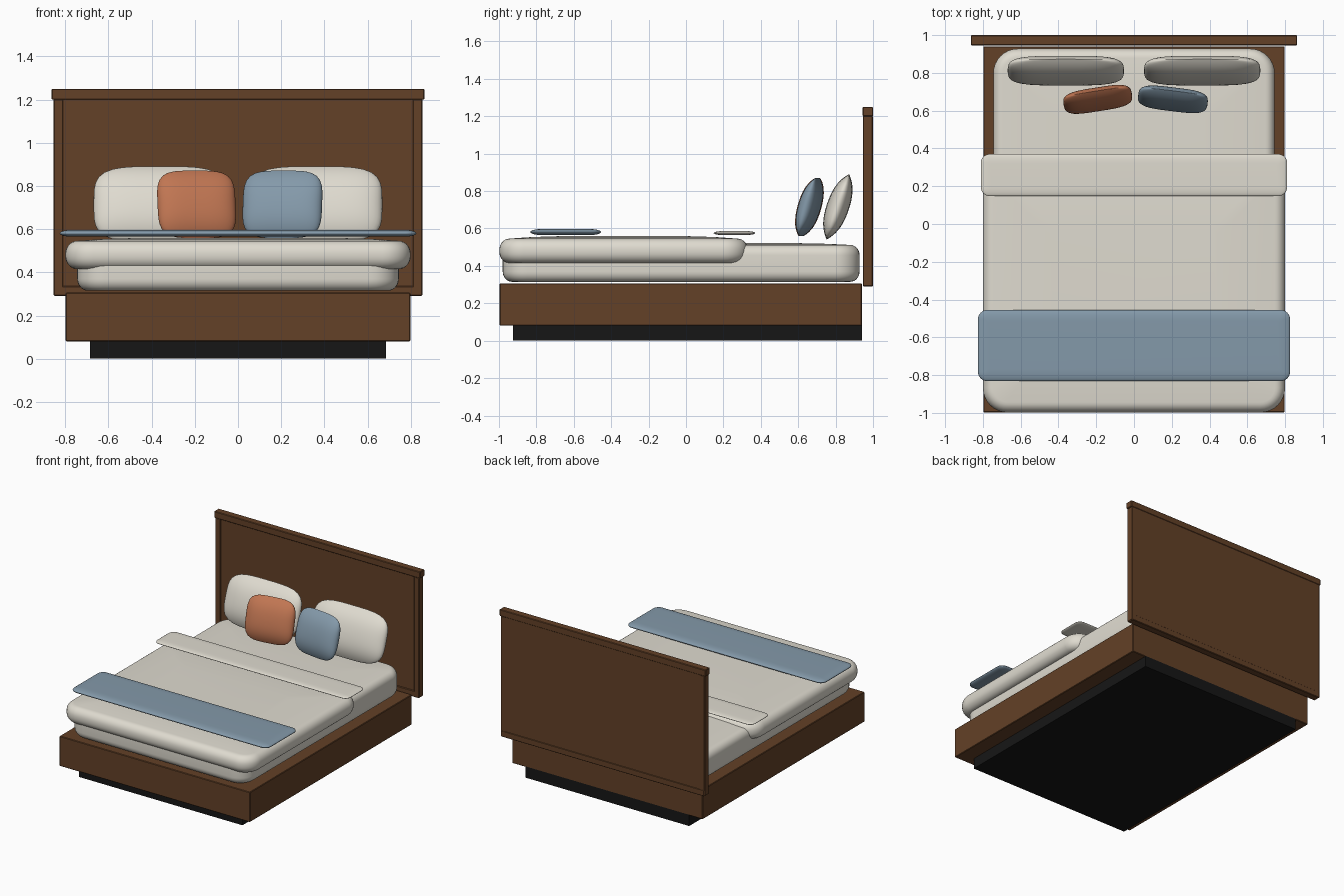
import bpy, bmesh, math
from mathutils import Matrix

if "Cube" in bpy.data.objects:
    bpy.data.objects.remove(bpy.data.objects["Cube"])


def material(name, rgb):
    m = bpy.data.materials.new(name)
    m.diffuse_color = (*rgb, 1)
    m.use_nodes = True
    m.node_tree.nodes["Principled BSDF"].inputs["Base Color"].default_value = m.diffuse_color
    return m


WOOD = material("walnut wood", (0.125, 0.052, 0.02))
BLACK = material("black plinth", (0.008, 0.008, 0.008))
LINEN = material("cream linen", (0.74, 0.71, 0.63))
BLUE = material("dusty blue", (0.23, 0.32, 0.40))
RUST = material("terracotta", (0.53, 0.18, 0.085))


def finish(name, bm, mat, angle=40):
    bmesh.ops.recalc_face_normals(bm, faces=bm.faces[:])
    me = bpy.data.meshes.new(name)
    bm.to_mesh(me)
    bm.free()
    me.materials.append(mat)
    ob = bpy.data.objects.new(name, me)
    bpy.context.collection.objects.link(ob)
    bpy.ops.object.select_all(action='DESELECT')
    ob.select_set(True)
    bpy.context.view_layer.objects.active = ob
    bpy.ops.object.shade_smooth_by_angle(angle=math.radians(angle))
    return ob


def box(name, x, y, z, mat, bevel=0.004):
    """Crisp box given (min, max) ranges, with a tiny bevel."""
    bm = bmesh.new()
    bmesh.ops.create_cube(bm, size=1)
    for v in bm.verts:
        for i, (a, b) in enumerate((x, y, z)):
            v.co[i] = (a + b) / 2 + v.co[i] * (b - a)
    if bevel:
        bmesh.ops.bevel(bm, geom=bm.edges[:], offset=bevel, segments=1, affect='EDGES')
    return finish(name, bm, mat, 30)


def rounded_rect(hx, hy, r, n=8):
    pts = []
    for k, (sx, sy) in enumerate(((1, 1), (-1, 1), (-1, -1), (1, -1))):
        for i in range(n + 1):
            a = math.radians(90 * (k + i / n))
            pts.append((sx * (hx - r) + r * math.cos(a), sy * (hy - r) + r * math.sin(a)))
    return pts


def skin(bm, rings):
    """Bridge equal-length closed rings and cap both ends."""
    n = len(rings[0])
    for a, b in zip(rings, rings[1:]):
        for i in range(n):
            j = (i + 1) % n
            bm.faces.new((a[i], a[j], b[j], b[i]))
    bm.faces.new(rings[0])
    bm.faces.new(rings[-1])


def soft_slab(name, hx, y, z, mat, corner, edge, rise, crown=0.0, steps=7):
    """Padded slab: rounded plan corners, elliptical edge, slightly crowned top."""
    cy, hy = (y[0] + y[1]) / 2, (y[1] - y[0]) / 2
    profile = [(edge * (1 - math.sin(t)), z[0] + rise * (1 - math.cos(t)))
               for t in (math.pi / 2 * i / steps for i in range(steps + 1))]
    top = z[1] - crown
    profile += [(edge * (1 - math.cos(t)), top - rise + rise * math.sin(t))
                for t in (math.pi / 2 * i / steps for i in range(steps + 1))]
    if crown:
        profile += [(edge + 0.12, z[1] - crown * 0.4), (edge + 0.3, z[1])]
    bm = bmesh.new()
    rings = []
    for inset, h in profile:
        r = max(corner - inset, corner * 0.25)
        rings.append([bm.verts.new((px, cy + py, h))
                      for px, py in rounded_rect(hx - inset, hy - inset, r)])
    skin(bm, rings)
    bmesh.ops.remove_doubles(bm, verts=bm.verts[:], dist=1e-5)
    return finish(name, bm, mat, 60)


def pillow(name, centre, w, h, t, lean, turn, mat, n=48, m=12):
    """Squarish cushion, blunt at the sides and pinched at top and bottom."""
    bm = bmesh.new()
    xf = (Matrix.Translation(centre) @ Matrix.Rotation(math.radians(turn), 4, 'Z')
          @ Matrix.Rotation(math.radians(-lean), 4, 'X'))
    rings = []
    for k in range(-m, m + 1):
        r = math.cos(math.pi / 2 * k / (m + 0.5))
        if k in (-m, m):
            r = 0.04
        side = -1 if k < 0 else 1
        if k == 0:
            r = 1.0
        ring = []
        for i in range(n):
            a = math.tau * i / n
            c, s = math.cos(a), math.sin(a)
            q = (c ** 4 + s ** 4) ** -0.25
            u, v = r * c * q, r * s * q
            depth = math.sqrt(max(0, 1 - u ** 4 - v ** 4)) * math.sqrt(max(0, 1 - v * v))
            ring.append(bm.verts.new(xf @ Matrix.Translation(
                (u * w / 2, side * depth * t / 2, v * h / 2)).to_translation()))
        rings.append(ring)
    skin(bm, rings)
    return finish(name, bm, mat, 75)


# Base
box("plinth", (-0.685, 0.685), (-0.925, 0.94), (0, 0.085), BLACK, 0)
box("bed_frame", (-0.798, 0.798), (-0.997, 0.94), (0.08, 0.307), WOOD)

# Headboard
box("headboard_panel", (-0.812, 0.812), (0.953, 0.997), (0.33, 1.205), WOOD, 0)
box("headboard_cap", (-0.863, 0.863), (0.945, 1.0), (1.2, 1.25), WOOD)
box("headboard_bottom_rail", (-0.852, 0.852), (0.946, 1.0), (0.29, 0.337), WOOD)
for side, s in (("left", -1), ("right", 1)):
    xs = sorted((s * 0.81, s * 0.855))
    box(f"headboard_{side}_stile", xs, (0.946, 0.999), (0.292, 1.203), WOOD)

# Bedding
soft_slab("mattress", 0.745, (-0.98, 0.928), (0.315, 0.522), LINEN, 0.13, 0.05, 0.055, 0.01)
soft_slab("duvet", 0.8, (-0.998, 0.33), (0.415, 0.56), LINEN, 0.13, 0.055, 0.06, 0.014)
soft_slab("folded_sheet", 0.81, (0.148, 0.37), (0.565, 0.586), LINEN, 0.045, 0.05, 0.0102)
soft_slab("throw_blanket", 0.826, (-0.832, -0.455), (0.565, 0.597), BLUE, 0.05, 0.06, 0.0155)

# Pillows and cushions
for side, s in (("left", -1), ("right", 1)):
    pillow(f"{side}_pillow", (s * 0.361, 0.812, 0.716), 0.615, 0.37, 0.12, 19, 0, LINEN)
pillow("terracotta_cushion", (-0.192, 0.66, 0.715), 0.366, 0.325, 0.10, 16, 9, RUST)
pillow("blue_cushion", (0.206, 0.66, 0.715), 0.37, 0.325, 0.10, 16, -7, BLUE)
